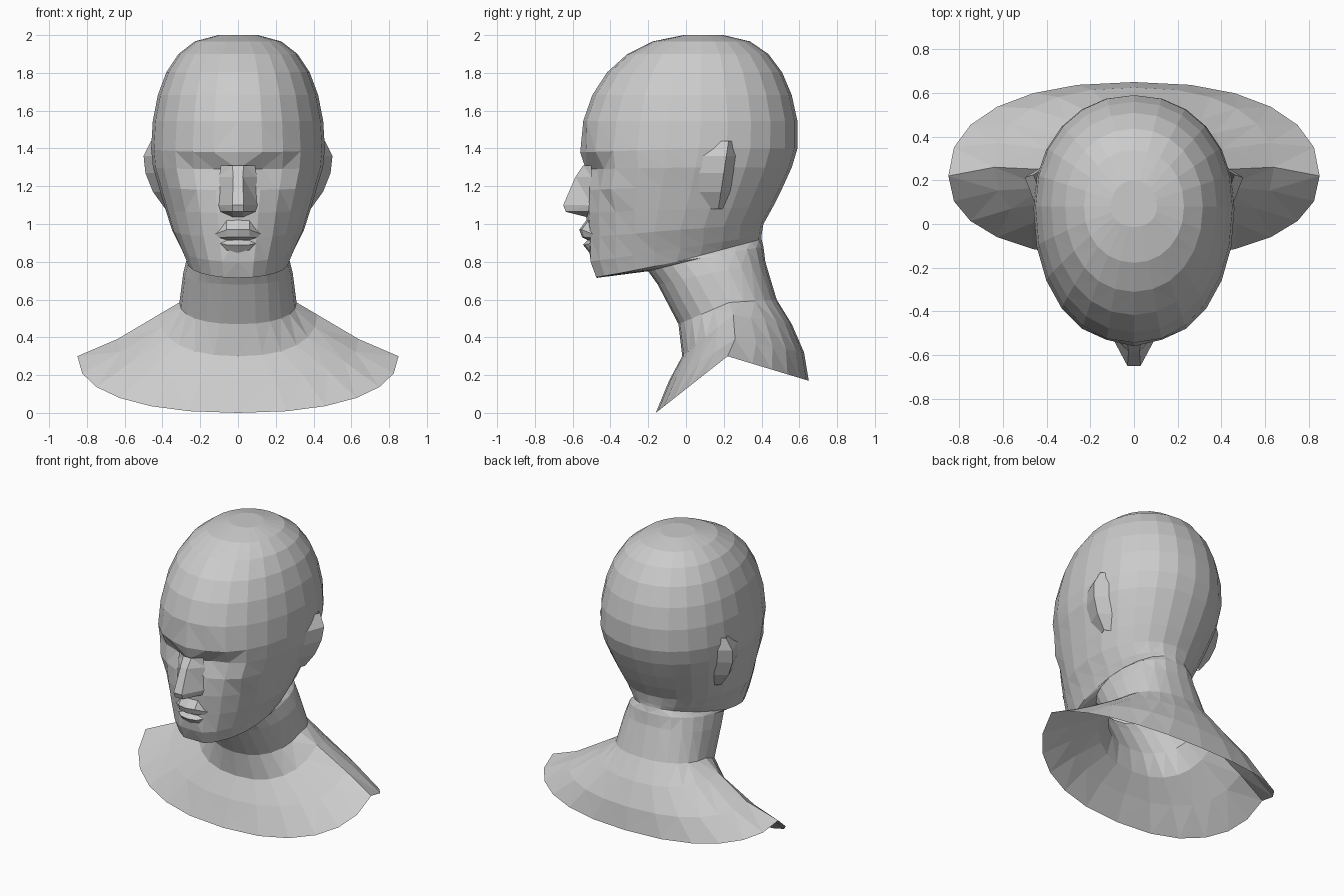
import bpy
import bmesh
from math import sin, cos, pi, exp, radians
from mathutils import Vector

old = bpy.data.objects.get("Cube")
if old:
    bpy.data.objects.remove(old, do_unlink=True)

# One plain clay colour
grey = (0.6, 0.6, 0.6, 1)
clay = bpy.data.materials.new("grey_clay")
clay.use_nodes = True
clay.diffuse_color = grey
clay.node_tree.nodes["Principled BSDF"].inputs["Base Color"].default_value = grey


def loft(name, rows, closed=False):
    """Skin equal-length point rows, top to bottom, with flat facets."""
    bm = bmesh.new()
    grid = [[bm.verts.new(point) for point in row] for row in rows]
    count = len(rows[0])
    for upper, lower in zip(grid, grid[1:]):
        for j in range(count if closed else count - 1):
            k = (j + 1) % count
            bm.faces.new((upper[j], lower[j], lower[k], upper[k]))
    if closed:
        bm.faces.new(grid[0])
    bmesh.ops.triangulate(bm, faces=bm.faces[:])
    mesh = bpy.data.meshes.new(name)
    bm.to_mesh(mesh)
    bm.free()
    mesh.materials.append(clay)
    obj = bpy.data.objects.new(name, mesh)
    bpy.context.collection.objects.link(obj)


def flip(point):
    return Vector((-point[0], point[1], point[2]))


def symmetric(half):
    """Strip running from -x to +x, given its points from the middle outwards."""
    mirrored = [flip(point) for point in reversed(half) if point[0] > 0]
    return mirrored + [Vector(point) for point in half]


# Soft pushes along y that shape the face: centre and depth
PUSHES = [
    ((0.17, -0.5, 1.3), 0.055),     # eye socket
    ((0.2, -0.5, 1.41), -0.015),    # brow
    ((0.31, -0.36, 1.19), -0.025),  # cheekbone
    ((0.27, -0.33, 1), 0.03),       # cheek hollow
    ((0.11, -0.47, 0.75), -0.025),  # chin corner
]
PUSH_RADIUS = 0.09


def sculpt(point):
    moved = point.copy()
    for centre, depth in PUSHES:
        distance = (point - Vector(centre)).length / PUSH_RADIUS
        moved.y += depth * exp(-distance ** 2)
    return moved


STEPS = 12


def ring(front, side, back, roundness):
    """Tilted oval through a front (y, z), side (x, y, z) and back (y, z) point."""
    half = []
    for i in range(STEPS + 1):
        angle = pi * i / STEPS
        across = abs(sin(angle)) ** roundness if 0 < i < STEPS else 0
        along = abs(cos(angle)) ** roundness
        end = front if i <= STEPS // 2 else back
        x, y, z = side
        point = Vector((x * across, y + (end[0] - y) * along, z + (end[1] - z) * along))
        half.append(sculpt(point) if across else point)
    return half + [flip(point) for point in reversed(half[1:-1])]


def skull_ring(angle):
    """Level of the skull dome, which flattens faster at the forehead."""
    z = 1.4 + 0.603 * sin(angle)
    wide, brow = cos(angle) ** 0.65, cos(angle) ** 0.85
    middle = 0.08
    return ring((middle - 0.64 * brow, z), (0.46 * wide, middle, z),
                (middle + 0.52 * wide, z), 0.95)


# Face levels, from the brow to the underside of the jaw
FACE = [
    ((-0.56, 1.38), (0.46, 0.07, 1.4), (0.59, 1.4)),
    ((-0.53, 1.29), (0.45, 0.05, 1.3), (0.56, 1.3)),
    ((-0.53, 1.18), (0.42, 0.03, 1.2), (0.51, 1.19)),
    ((-0.53, 1.06), (0.385, 0, 1.08), (0.46, 1.09)),
    ((-0.52, 0.93), (0.35, -0.03, 0.97), (0.41, 1)),
    ((-0.505, 0.8), (0.3, -0.03, 0.87), (0.4, 0.94)),
    ((-0.47, 0.715), (0.27, -0.05, 0.8), (0.4, 0.92)),
]
# Neck and shoulder levels, down to the open rim
NECK = [
    ((-0.2, 0.75), (0.27, 0.08, 0.82), (0.41, 0.88)),
    ((-0.15, 0.68), (0.29, 0.14, 0.74), (0.42, 0.8)),
    ((-0.04, 0.47), (0.31, 0.23, 0.585), (0.48, 0.6)),
    ((-0.02, 0.3), (0.42, 0.25, 0.52), (0.56, 0.47)),
    ((-0.09, 0.17), (0.64, 0.26, 0.39), (0.625, 0.32)),
    ((-0.16, 0), (0.85, 0.22, 0.3), (0.65, 0.17)),
]
levels = [skull_ring(radians(14 * i)) for i in range(6, 0, -1)]
levels += [ring(*level, 0.94) for level in FACE]
levels += [ring(*level, 0.88) for level in NECK]
loft("head_and_shoulders", levels, closed=True)

# Nose levels: bridge half width, bridge y, cheek half width, height
NOSE = [
    (0.03, -0.545, 0.09, 1.31),
    (0.025, -0.585, 0.1, 1.25),
    (0.03, -0.65, 0.11, 1.1),
    (0.03, -0.637, 0.1, 1.065),
    (0.025, -0.52, 0.06, 1.035),
]
loft("nose", [symmetric([(bridge, y, z), (cheek, -0.5, z)])
              for bridge, y, cheek, z in NOSE])

# Lips: middle y and height of each level, all meeting at the mouth corners
LIPS = [(-0.52, 1.03), (-0.565, 0.97), (-0.55, 0.93),
        (-0.52, 0.915), (-0.545, 0.89), (-0.505, 0.84)]
corner = (0.19, -0.425, 0.92)
loft("lips", [symmetric([(0, y, z), (0.06, y + 0.012, z), corner]) for y, z in LIPS])

# Ears: outer rim x and height of each level, leaning back towards the top
EAR = [(0.46, 1.44), (0.5, 1.36), (0.49, 1.27), (0.45, 1.17), (0.385, 1.08)]
ear_rows = []
for x, z in EAR:
    lean = 0.15 * (z - 1.27)
    ear_rows.append([(x - 0.05, 0.07 + lean, z), (x, 0.2 + lean, z), (x - 0.08, 0.25 + lean, z)])
loft("left_ear", ear_rows)
loft("right_ear", [[flip(point) for point in reversed(row)] for row in ear_rows])
